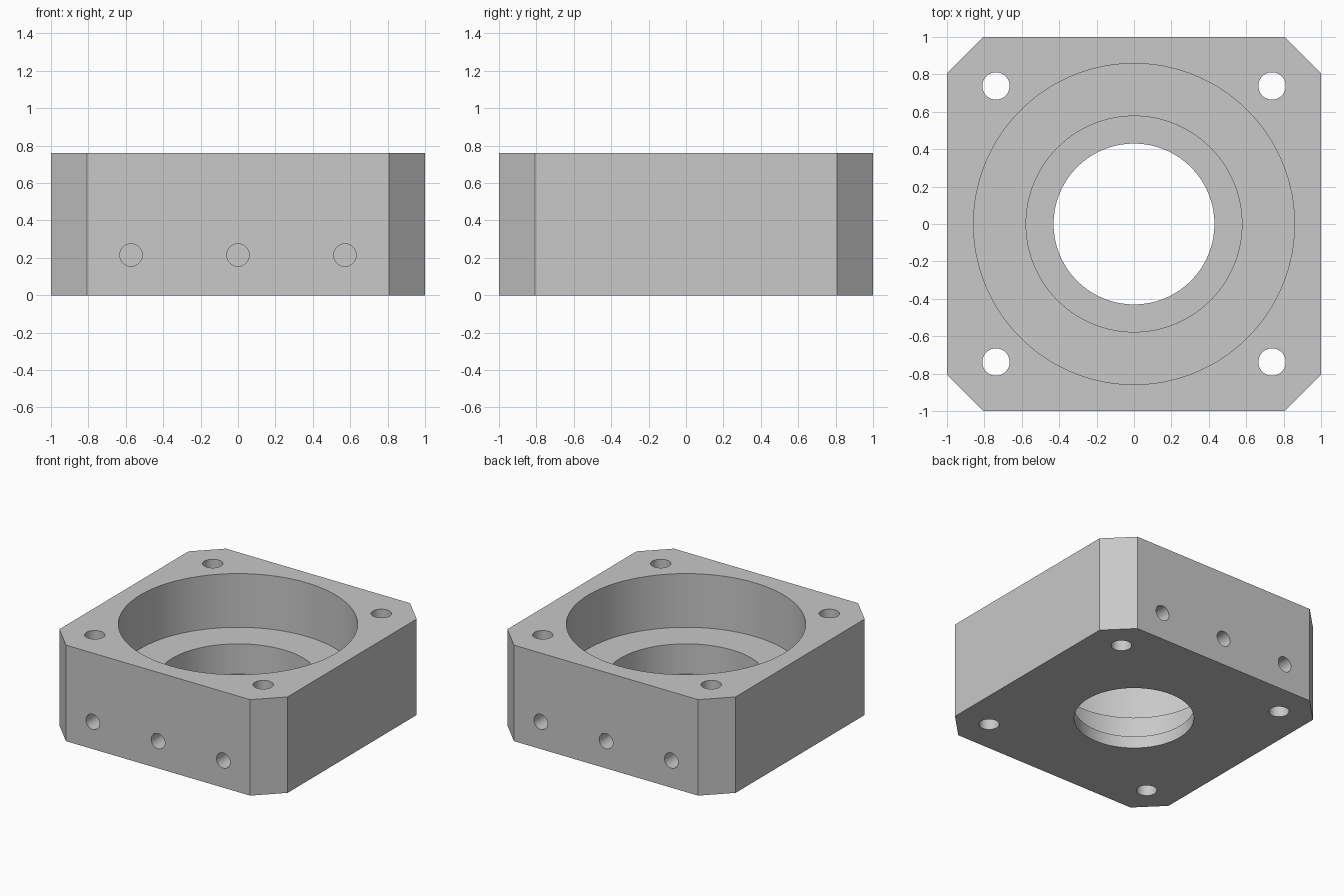
import bpy, bmesh, math
from mathutils import Matrix, Vector

if "Cube" in bpy.data.objects:
    bpy.data.objects.remove(bpy.data.objects["Cube"])

HEIGHT = 0.76
CORNER = 0.807

grey = bpy.data.materials.new("light_grey")
grey.diffuse_color = (0.58, 0.58, 0.58, 1)
grey.use_nodes = True
grey.node_tree.nodes["Principled BSDF"].inputs["Base Color"].default_value = grey.diffuse_color


def make_object(name, bm):
    bmesh.ops.recalc_face_normals(bm, faces=bm.faces[:])
    mesh = bpy.data.meshes.new(name)
    bm.to_mesh(mesh)
    bm.free()
    mesh.materials.append(grey)
    obj = bpy.data.objects.new(name, mesh)
    bpy.context.collection.objects.link(obj)
    return obj


def cylinder(bm, radius, start, end, segments):
    """Closed cylinder between two points."""
    a, b = Vector(start), Vector(end)
    turn = (b - a).to_track_quat('Z', 'Y').to_matrix().to_4x4()
    bmesh.ops.create_cone(bm, cap_ends=True, segments=segments,
                          radius1=radius, radius2=radius, depth=(b - a).length,
                          matrix=Matrix.Translation((a + b) / 2) @ turn)


# Square block with chamfered vertical corners
bm = bmesh.new()
c = CORNER
outline = [(c, -1), (1, -c), (1, c), (c, 1), (-c, 1), (-1, c), (-1, -c), (-c, -1)]
base = bm.faces.new([bm.verts.new((x, y, 0)) for x, y in outline])
top = bmesh.ops.extrude_face_region(bm, geom=[base], use_keep_orig=True)
bmesh.ops.translate(bm, vec=(0, 0, HEIGHT),
                    verts=[v for v in top["geom"] if isinstance(v, bmesh.types.BMVert)])
block = make_object("bearing_block", bm)

# Stepped central bore: narrow through hole, middle recess, wide recess
bm = bmesh.new()
profile = [(0.43, -0.1), (0.43, 0.095), (0.577, 0.095),
           (0.577, 0.335), (0.858, 0.335), (0.858, HEIGHT + 0.1)]
N = 128
rings = [[bm.verts.new((r * math.cos(2 * math.pi * i / N),
                        r * math.sin(2 * math.pi * i / N), z)) for i in range(N)]
         for r, z in profile]
for lower, upper in zip(rings, rings[1:]):
    for i in range(N):
        j = (i + 1) % N
        bm.faces.new((lower[i], lower[j], upper[j], upper[i]))
bm.faces.new(rings[0])
bm.faces.new(rings[-1])
bore = make_object("stepped_bore_cutter", bm)

# Vertical bolt holes and blind holes in the front and back faces
bm = bmesh.new()
for sx in (-1, 1):
    for sy in (-1, 1):
        x, y = 0.738 * sx, 0.738 * sy
        cylinder(bm, 0.073, (x, y, -0.1), (x, y, HEIGHT + 0.1), 48)
for side in (-1, 1):
    for x in (-0.572, 0, 0.572):
        cylinder(bm, 0.06, (x, 1.1 * side, 0.215), (x, 0.7 * side, 0.215), 48)
holes = make_object("hole_cutter", bm)

# Cut the block and discard the cutters
bpy.context.view_layer.objects.active = block
block.select_set(True)
for cutter in (bore, holes):
    mod = block.modifiers.new("cut", 'BOOLEAN')
    mod.operation = 'DIFFERENCE'
    mod.solver = 'EXACT'
    mod.object = cutter
    bpy.ops.object.modifier_apply(modifier=mod.name)
    bpy.data.objects.remove(cutter, do_unlink=True)

bpy.ops.object.shade_smooth_by_angle(angle=math.radians(30))
